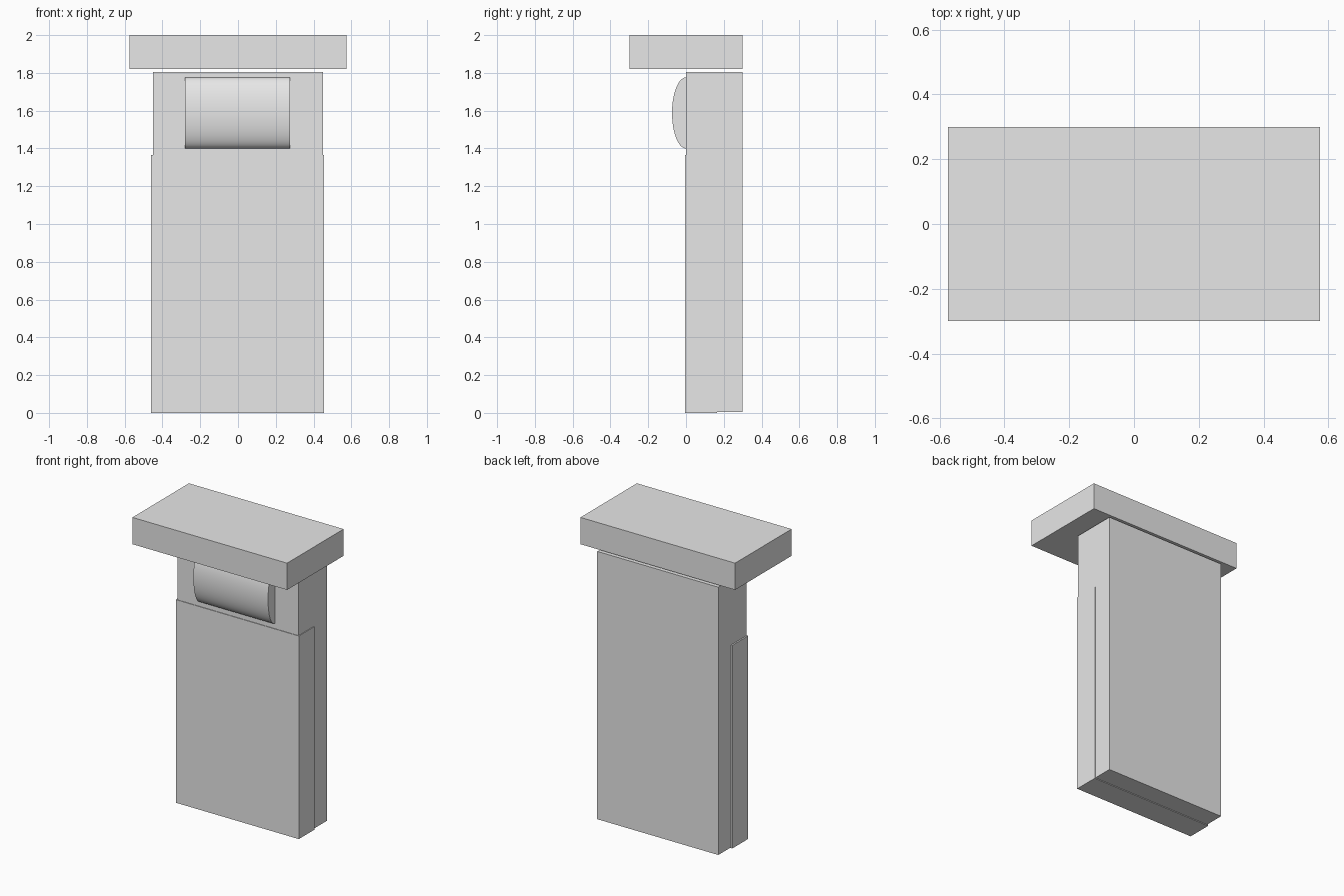
import bpy
import math

cube = bpy.data.objects.get("Cube")
if cube:
    bpy.data.objects.remove(cube, do_unlink=True)

# Single plain grey
grey = bpy.data.materials.new("light_grey")
grey.use_nodes = True
colour = (0.8, 0.8, 0.8, 1.0)
grey.diffuse_color = colour
grey.node_tree.nodes["Principled BSDF"].inputs["Base Color"].default_value = colour


def finish(name):
    obj = bpy.context.object
    obj.name = name
    obj.data.materials.append(grey)
    bpy.ops.object.transform_apply(location=False, rotation=True, scale=True)
    return obj


def box(name, low, high):
    centre = [(a + b) / 2 for a, b in zip(low, high)]
    bpy.ops.mesh.primitive_cube_add(size=1, location=centre)
    bpy.context.object.scale = [b - a for a, b in zip(low, high)]
    return finish(name)


# Overhanging slab on top, with a narrow gap below it
box("top_slab", (-0.575, -0.3, 1.82), (0.575, 0.3, 2.0))

# Upright panel and the slightly larger cover around its lower front
box("back_panel", (-0.45, 0.0, 0.005), (0.45, 0.3, 1.805))
box("lower_front_cover", (-0.46, -0.004, 0.0), (0.455, 0.165, 1.365))

# Flattened roll, half sunk into the panel
bpy.ops.mesh.primitive_cylinder_add(vertices=64, radius=1, depth=0.555,
                                    location=(-0.0025, 0.0, 1.588),
                                    rotation=(0, math.pi / 2, 0))
bpy.context.object.scale = (0.188, 0.074, 1)
finish("front_roll")
bpy.ops.object.shade_smooth_by_angle(angle=math.radians(30))
